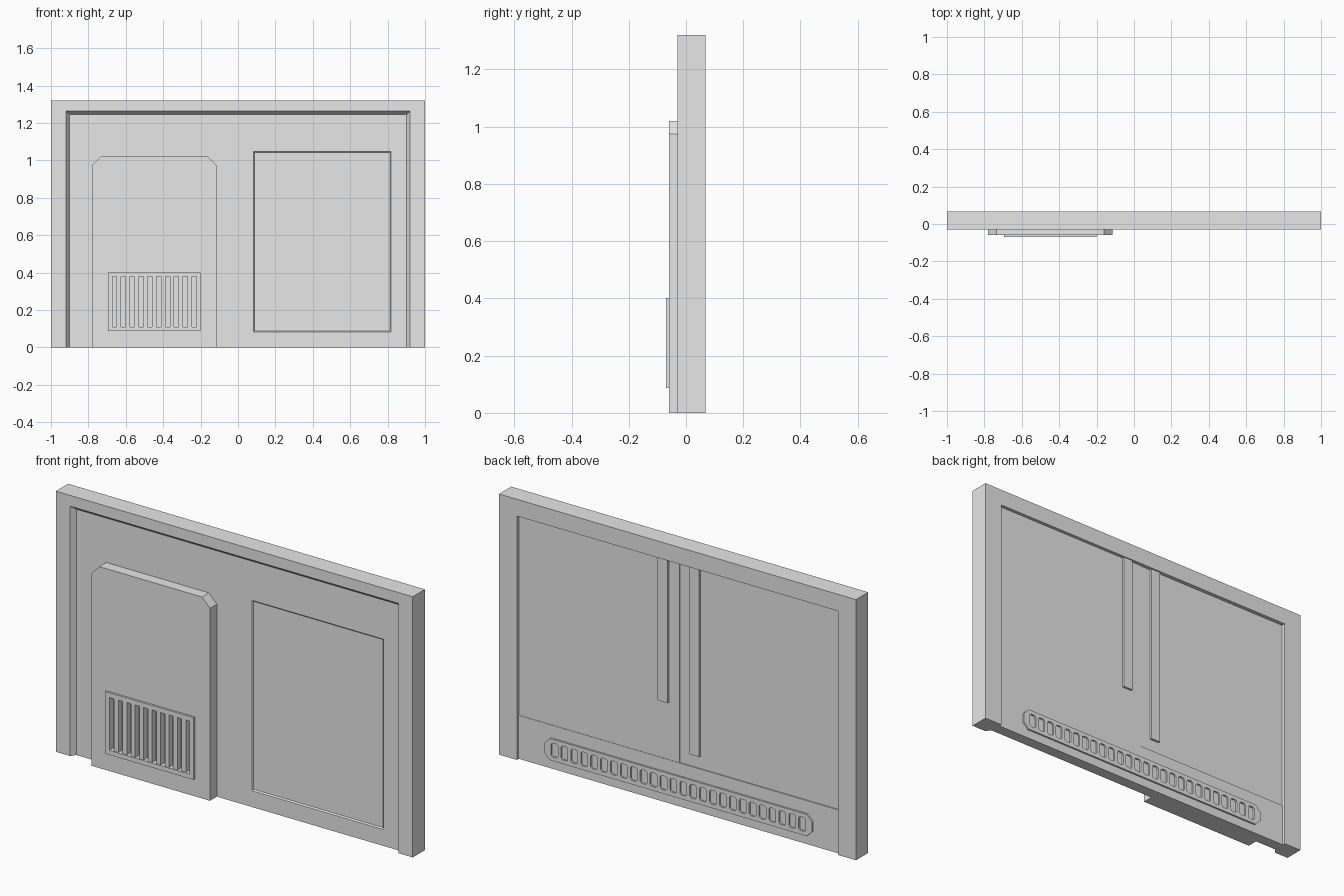
import bpy, bmesh

cube = bpy.data.objects.get("Cube")
if cube:
    bpy.data.objects.remove(cube, do_unlink=True)

grey = bpy.data.materials.new("light_grey")
grey.use_nodes = True
grey.diffuse_color = (0.8, 0.8, 0.8, 1)
grey.node_tree.nodes["Principled BSDF"].inputs["Base Color"].default_value = (0.8, 0.8, 0.8, 1)


def rect(x0, x1, z0, z1, c=0, c_low=None):
    """Outline in x and z, with optional cut corners at the top and bottom."""
    low = c if c_low is None else c_low
    pts = [(x0 + low, z0), (x1 - low, z0), (x1, z0 + low), (x1, z1 - c),
           (x1 - c, z1), (x0 + c, z1), (x0, z1 - c), (x0, z0 + low)]
    return list(dict.fromkeys(pts))


def loft(bm, front, y0, back, y1):
    a = [bm.verts.new((x, y0, z)) for x, z in front]
    b = [bm.verts.new((x, y1, z)) for x, z in back]
    bm.faces.new(a)
    bm.faces.new(b[::-1])
    for i in range(len(a)):
        j = (i + 1) % len(a)
        bm.faces.new((a[j], a[i], b[i], b[j]))


def part(name, solids):
    """Make an object of one or more (front outline, y0, back outline, y1)."""
    bm = bmesh.new()
    for s in solids:
        loft(bm, *s)
    bmesh.ops.recalc_face_normals(bm, faces=bm.faces)
    mesh = bpy.data.meshes.new(name)
    bm.to_mesh(mesh)
    bm.free()
    mesh.materials.append(grey)
    ob = bpy.data.objects.new(name, mesh)
    bpy.context.scene.collection.objects.link(ob)
    return ob


def prism(name, outline, y0, y1):
    return part(name, [(outline, y0, outline, y1)])


def cut(target, solids):
    cutter = part("cutter", solids)
    cutter.hide_render = True
    mod = target.modifiers.new("cut", "BOOLEAN")
    mod.operation = "DIFFERENCE"
    mod.solver = "EXACT"
    mod.object = cutter
    bpy.context.view_layer.objects.active = target
    bpy.ops.object.modifier_apply(modifier=mod.name)
    bpy.data.objects.remove(cutter, do_unlink=True)


FRONT, BACK = -0.03, 0.068      # outer frame
PANEL, REAR = -0.005, 0.048     # recessed surfaces

# Wall slab with a bevelled recess in front and a plain one behind
wall = prism("wall_frame", rect(-1, 1, 0, 1.32), FRONT, BACK)
cut(wall, [(rect(-0.927, 0.927, -0.1, 1.273), FRONT - 0.01,
            rect(-0.902, 0.902, -0.1, 1.245), PANEL)])
cut(wall, [(rect(-0.9, 0.9, -0.1, 1.235), REAR, rect(-0.9, 0.9, -0.1, 1.235), BACK + 0.02)])

# Shallow inset panel beside the door
cut(wall, [(rect(0.075, 0.825, 0.075, 1.055), PANEL - 0.008,
            rect(0.087, 0.813, 0.089, 1.041), PANEL + 0.006)])

# Raised door with cut top corners
door = prism("door_panel", rect(-0.78, -0.115, 0, 1.02, 0.045, 0), -0.06, 0.005)

# Ventilation grille low on the door
grille = prism("grille_frame", rect(-0.695, -0.2, 0.087, 0.402), -0.07, -0.055)
gx0, gx1, gz0, gz1 = -0.672, -0.223, 0.11, 0.378
hole = rect(gx0, gx1, gz0, gz1)
for ob in (door, grille):
    cut(ob, [(hole, -0.1, hole, -0.035)])
step = (gx1 - gx0) / 19
bars = []
for i in range(9):
    x = gx0 + step * (2 * i + 1)
    o = rect(x, x + step, gz0, gz1)
    bars.append((o, -0.065, o, -0.034))
part("grille_bars", bars)

# Rear: stepped half panel, base strip and two hanging rails
prism("rear_half_panel", rect(0, 0.9, 0.21, 1.235), 0.04, 0.051)
prism("rear_base_strip", rect(-0.9, 0.9, 0, 0.22), 0.04, 0.053)
prism("rear_rail_left", rect(0.06, 0.115, 0.51, 1.235), 0.04, 0.062)
prism("rear_rail_right", rect(-0.115, -0.06, 0.283, 1.235), 0.04, 0.06)

# Rear vent plate with a row of slots
vent = prism("rear_vent_plate", rect(-0.75, 0.75, 0.045, 0.155, 0.03), 0.045, 0.062)
count, pitch = 26, 0.0555
slots = []
for i in range(count):
    x = (i - (count - 1) / 2) * pitch
    o = rect(x - 0.019, x + 0.019, 0.065, 0.135, 0.008)
    slots.append((o, 0.03, o, 0.08))
cut(vent, slots)
